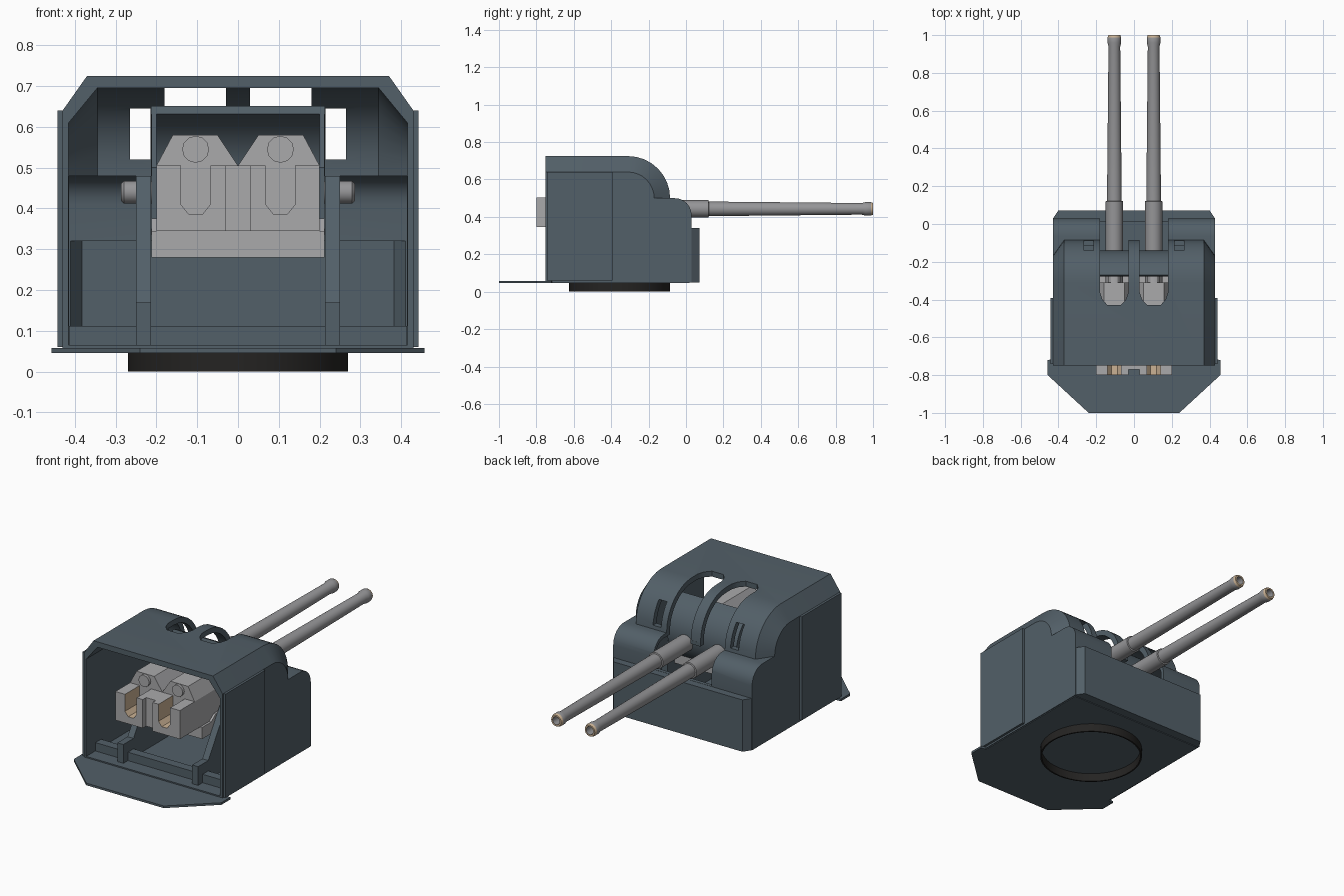
import bpy, bmesh
from math import cos, sin, pi, radians

cube = bpy.data.objects.get("Cube")
if cube:
    bpy.data.objects.remove(cube)


def material(name, rgb):
    m = bpy.data.materials.new(name)
    m.use_nodes = True
    m.diffuse_color = (*rgb, 1)
    m.node_tree.nodes["Principled BSDF"].inputs["Base Color"].default_value = (*rgb, 1)
    return m


SLATE = material("slate_blue_grey", (0.085, 0.115, 0.138))
STEEL = material("light_steel", (0.40, 0.40, 0.41))
BARREL = material("barrel_grey", (0.30, 0.30, 0.31))
BRASS = material("pale_brass", (0.60, 0.45, 0.30))
BLACK = material("ring_black", (0.018, 0.017, 0.016))


def loft(name, sections, mats, capped=True, closed=False, smooth=False):
    """Skin a list of equal-length point rings."""
    bm = bmesh.new()
    rings = [[bm.verts.new(p) for p in s] for s in sections]
    n = len(rings[0])
    pairs = list(zip(rings, rings[1:])) + ([(rings[-1], rings[0])] if closed else [])
    for a, b in pairs:
        for i in range(n):
            j = (i + 1) % n
            bm.faces.new((a[i], a[j], b[j], b[i]))
    if capped and not closed:
        bm.faces.new(rings[0])
        bm.faces.new(rings[-1])
    bmesh.ops.recalc_face_normals(bm, faces=bm.faces)
    me = bpy.data.meshes.new(name)
    bm.to_mesh(me)
    bm.free()
    for m in mats if isinstance(mats, list) else [mats]:
        me.materials.append(m)
    ob = bpy.data.objects.new(name, me)
    bpy.context.collection.objects.link(ob)
    if smooth:
        smooth_object(ob)
    return ob


def smooth_object(ob):
    bpy.ops.object.select_all(action="DESELECT")
    ob.select_set(True)
    bpy.context.view_layer.objects.active = ob
    bpy.ops.object.shade_smooth_by_angle(angle=radians(30))


def along_x(name, yz, x0, x1, mats=SLATE, **kw):
    return loft(name, [[(x, y, z) for y, z in yz] for x in (x0, x1)], mats, **kw)


def along_y(name, xz, y0, y1, mats=STEEL, **kw):
    return loft(name, [[(x, y, z) for x, z in xz] for y in (y0, y1)], mats, **kw)


def along_z(name, xy, z0, z1, mats=SLATE, **kw):
    return loft(name, [[(x, y, z) for x, y in xy] for z in (z0, z1)], mats, **kw)


def box(name, x0, x1, y0, y1, z0, z1, mats=SLATE):
    return along_z(name, [(x0, y0), (x1, y0), (x1, y1), (x0, y1)], z0, z1, mats)


def arc(cu, cv, r, a0, a1, n):
    return [(cu + r * cos(radians(a0 + (a1 - a0) * i / n)),
             cv + r * sin(radians(a0 + (a1 - a0) * i / n))) for i in range(n + 1)]


def boolean(ob, cutter, op):
    mod = ob.modifiers.new(op, "BOOLEAN")
    mod.operation, mod.solver, mod.object = op, "EXACT", cutter
    deps = bpy.context.evaluated_depsgraph_get()
    mesh = bpy.data.meshes.new_from_object(ob.evaluated_get(deps))
    ob.modifiers.clear()
    ob.data = mesh
    bpy.data.objects.remove(cutter)


# Shield solids: hood with chamfered edges, stepped shoulder, front block
def hood(name, back, z0, wide, narrow, r_big, r_small):
    def ring(x, r):
        return [(x, y, z) for y, z in [(-0.31 + r, z0), (back, z0), (back, 0.5 + r)]
                + arc(-0.31, 0.5, r, 90, 0, 8)]
    return loft(name, [ring(-wide, r_small), ring(-narrow, r_big),
                       ring(narrow, r_big), ring(wide, r_small)], SLATE)


def shoulder(name, z0, x, r, back):
    return along_x(name, [(-0.06 + r, z0), (back, z0), (back, 0.41 + r)]
                   + arc(-0.06, 0.41, r, 90, 0, 6), -x, x)


def front_block(name, z0, z1, w, y, back):
    return along_z(name, [(-w, back), (w, back), (w, y - 0.045), (w - 0.03, y),
                          (0.03 - w, y), (-w, y - 0.045)], z0, z1)


shield = hood("shield", -0.75, 0.05, 0.43, 0.37, 0.225, 0.14)
boolean(shield, shoulder("shoulder", 0.05, 0.43, 0.09, -0.35), "UNION")
boolean(shield, front_block("front_block", 0.05, 0.34, 0.43, 0.072, -0.33), "UNION")

# Hollow interior, open at the rear
boolean(shield, hood("hood_cut", -0.8, 0.065, 0.415, 0.345, 0.195, 0.11), "DIFFERENCE")
boolean(shield, shoulder("shoulder_cut", 0.065, 0.414, 0.07, -0.4), "DIFFERENCE")
boolean(shield, front_block("block_cut", 0.065, 0.32, 0.413, 0.052, -0.38), "DIFFERENCE")

# Gun slots, cleared space before them, sight windows
boolean(shield, box("clearance", -0.18, 0.18, -0.0845, 0.2, 0.341, 0.6), "DIFFERENCE")
for s in (-1, 1):
    slot = [(s * x, y) for x, y in [(0.03, 0.1), (0.18, 0.1), (0.18, -0.36), (0.167, -0.40),
                                    (0.14, -0.43), (0.07, -0.43), (0.043, -0.40), (0.03, -0.36)]]
    boolean(shield, along_z("slot_cut", slot, 0.342, 0.9), "DIFFERENCE")
    lo, hi = sorted((s * 0.215, s * 0.265))
    boolean(shield, box("window_cut", lo, hi, -0.25, 0.0, 0.52, 0.645), "DIFFERENCE")
smooth_object(shield)

# Floor plate with tapered rear step, and inner sill
along_z("floor_plate", [(-0.24, -1), (0.24, -1), (0.457, -0.8), (0.457, -0.72),
                        (0.425, -0.715), (0.425, 0.02), (-0.425, 0.02), (-0.425, -0.715),
                        (-0.457, -0.72), (-0.457, -0.8)], 0.046, 0.058)
box("floor_sill", -0.414, 0.414, -0.67, -0.62, 0.055, 0.112)

# Open base ring
ring = [[(r * cos(a), -0.355 + r * sin(a), z)
         for a in [2 * pi * i / 48 for i in range(48)]]
        for r, z in [(0.27, 0), (0.27, 0.05), (0.262, 0.05), (0.262, 0)]]
loft("base_ring", ring, BLACK, closed=True, smooth=True)

# Curved mantlet behind the slots
along_x("mantlet", arc(-0.33, 0.47, 0.19, 72, -45, 14) + arc(-0.33, 0.47, 0.17, -45, 72, 14),
        -0.213, 0.213, smooth=True)

# Cradle under the breeches
box("cradle", -0.208, 0.208, -0.62, -0.2, 0.28, 0.345, STEEL)
for s, side in ((-1, "right"), (1, "left")):
    x = sorted((s * 0.43, s * 0.443))
    box(side + "_side_panel", *x, -0.742, -0.392, 0.06, 0.64)
    along_x(side + "_mantlet_cheek", arc(-0.33, 0.47, 0.172, 72, -45, 8) + [(-0.4, 0.36), (-0.4, 0.5)],
            s * 0.2, s * 0.212)
    along_x(side + "_cradle_cheek", [(-0.62, 0.28), (-0.2, 0.28), (-0.2, 0.375), (-0.5, 0.375),
                                     (-0.54, 0.345), (-0.62, 0.345)], s * 0.2, s * 0.212, STEEL)

    # Trunnion and its support arm
    along_x(side + "_support_arm", [(-0.71, 0.055), (-0.71, 0.17), (-0.62, 0.17), (-0.42, 0.48),
                                    (-0.24, 0.48), (-0.14, 0.3), (-0.14, 0.055)], s * 0.213, s * 0.25)
    pin = [[(s * px, y, z) for y, z in arc(-0.33, 0.44, r, 0, 345, 23)]
           for px, r in [(0.19, 0.028), (0.28, 0.028), (0.287, 0.02)]]
    loft(side + "_trunnion", pin, BARREL, smooth=True)

    # Breech housing and rear block with a brass-lined channel
    def mirror(pts):
        return [(s * px, z) for px, z in pts]
    along_y(side + "_breech_housing", mirror([(0, 0.345), (0.2, 0.345), (0.2, 0.505), (0.16, 0.58),
                                              (0.05, 0.58), (0, 0.505)]), -0.67, -0.31)
    rear = along_y(side + "_breech_block", mirror(
        [(0.03, 0.345), (0.2, 0.345), (0.2, 0.505), (0.14, 0.505), (0.14, 0.41), (0.12, 0.385),
         (0.088, 0.385), (0.068, 0.41), (0.068, 0.505), (0.03, 0.505)]), -0.8, -0.67, [STEEL, BRASS])
    for f in rear.data.polygons:
        c = f.center
        if 0.067 < abs(c.x) < 0.141 and c.z > 0.36 and abs(f.normal.y) < 0.5:
            f.material_index = 1
    along_y(side + "_recoil_cylinder", arc(s * 0.104, 0.545, 0.033, 0, 330, 11), -0.685, -0.26,
            smooth=True)

    # Barrel: stepped sleeve, taper, flared muzzle and bore
    lathe = [(0.046, -0.31), (0.046, 0.12), (0.039, 0.122), (0.031, 0.94), (0.036, 0.96),
             (0.036, 0.988), (0.031, 1.0), (0.022, 1.0), (0.02, 0.85)]
    gun = loft(side + "_barrel", [[(px, y, z) for px, z in arc(s * 0.104, 0.443, r, 0, 345, 23)]
                                  for r, y in lathe], [BARREL, BRASS], smooth=True)
    for f in gun.data.polygons:
        if f.center.y > 0.99:
            f.material_index = 1

# Bridge joining the two breech blocks
box("breech_bridge", -0.03, 0.03, -0.77, -0.67, 0.345, 0.505, STEEL)
